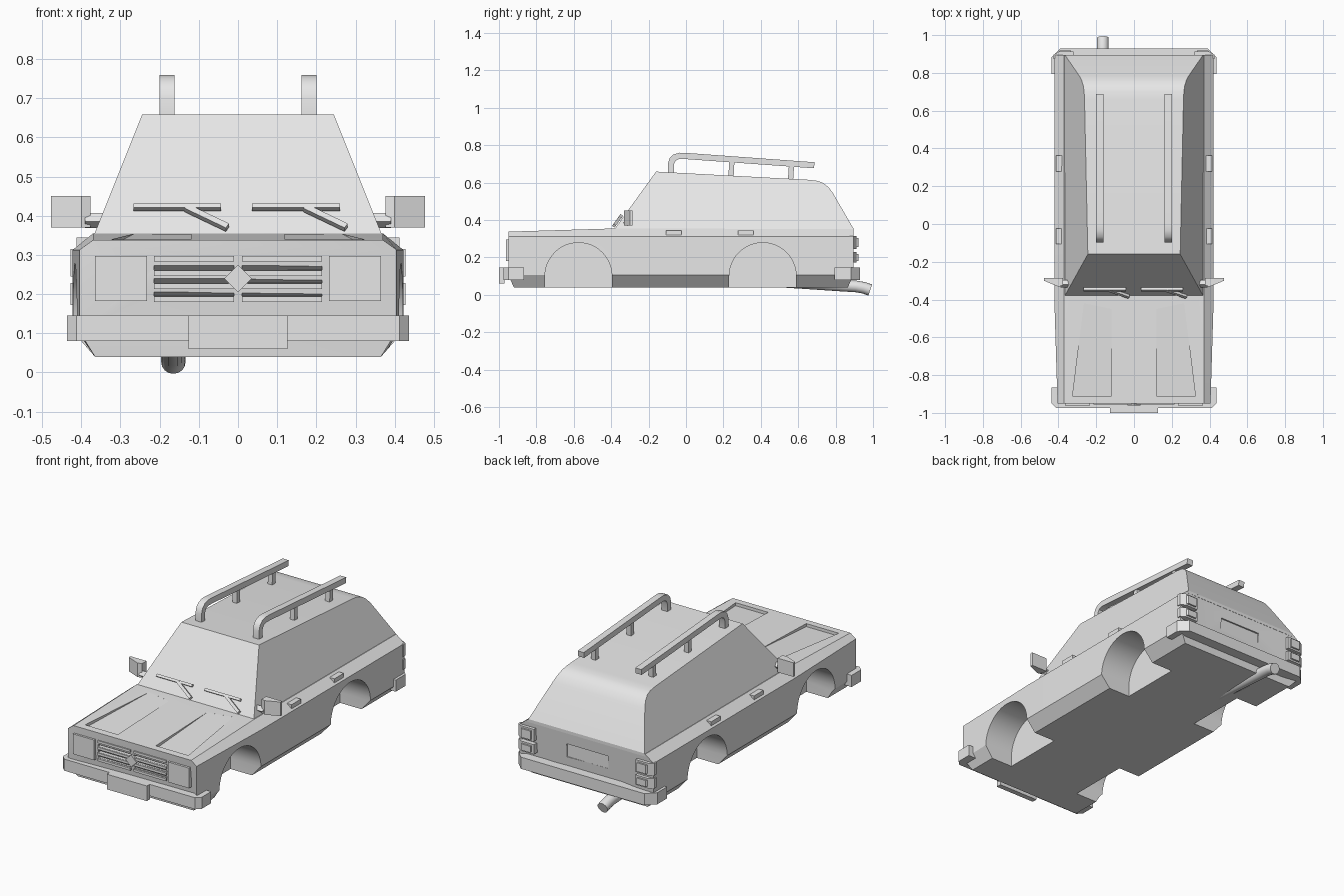
import bpy, bmesh, math
from mathutils import Vector

if "Cube" in bpy.data.objects:
    bpy.data.objects.remove(bpy.data.objects["Cube"], do_unlink=True)

GREY = (0.8, 0.8, 0.8, 1)
paint = bpy.data.materials.new("plain_grey")
paint.use_nodes = True
paint.diffuse_color = GREY
paint.node_tree.nodes["Principled BSDF"].inputs["Base Color"].default_value = GREY


def loft(name, rings):
    """Skin matching rings of points and cap both ends."""
    bm = bmesh.new()
    loops = [[bm.verts.new(p) for p in ring] for ring in rings]
    n = len(loops[0])
    for a, b in zip(loops, loops[1:]):
        for i in range(n):
            j = (i + 1) % n
            bm.faces.new((a[i], a[j], b[j], b[i]))
    bm.faces.new(loops[0])
    bm.faces.new(loops[-1])
    bmesh.ops.recalc_face_normals(bm, faces=bm.faces)
    mesh = bpy.data.meshes.new(name)
    bm.to_mesh(mesh)
    bm.free()
    mesh.materials.append(paint)
    obj = bpy.data.objects.new(name, mesh)
    bpy.context.collection.objects.link(obj)
    return obj


def box(name, x, y, z):
    return loft(name, [[(a, y[0], z[0]), (a, y[1], z[0]), (a, y[1], z[1]), (a, y[0], z[1])] for a in x])


def side_prism(name, pts, x0, x1):
    """Extrude a (y, z) outline across x."""
    return loft(name, [[(x, y, z) for y, z in pts] for x in (x0, x1)])


def top_prism(name, pts, z0, z1):
    """Extrude an (x, y) outline upward."""
    return loft(name, [[(x, y, z) for x, y in pts] for z in (z0, z1)])


def rod(name, a, b, r):
    """Square bar between two points."""
    a, b = Vector(a), Vector(b)
    d = (b - a).normalized()
    u = d.cross(Vector((0, -0.8, 0.6))).normalized() * r
    v = d.cross(u).normalized() * r
    return loft(name, [[p + u + v, p - u + v, p - u - v, p + u - v] for p in (a, b)])


def activate(obj):
    bpy.ops.object.select_all(action='DESELECT')
    obj.select_set(True)
    bpy.context.view_layer.objects.active = obj


def smooth(obj, angle=35):
    activate(obj)
    bpy.ops.object.shade_smooth_by_angle(angle=math.radians(angle))


def cut(obj, cutter):
    activate(obj)
    mod = obj.modifiers.new("cut", 'BOOLEAN')
    mod.operation = 'DIFFERENCE'
    mod.solver = 'EXACT'
    mod.object = cutter
    bpy.ops.object.modifier_apply(modifier=mod.name)
    bpy.data.objects.remove(cutter, do_unlink=True)


# Lower body with sloping shoulders and tucked sills
def body_ring(y, wide, top, tuck=0):
    half = [(0.365, 0.04, tuck), (wide, 0.105, 0), (wide, 0.313, 0), (0.37, top, 0)]
    return ([(x, y + t, z) for x, z, t in half]
            + [(-x, y + t, z) for x, z, t in reversed(half)])


body = loft("lower_body", [body_ring(-0.95, 0.405, 0.338, 0.03), body_ring(-0.39, 0.422, 0.355),
                           body_ring(0.895, 0.422, 0.352, -0.03)])

# Wheel arches
ARCH = 0.179
for yc in (-0.575, 0.41):
    outline = [(yc + ARCH * math.cos(math.pi * i / 24), 0.1 + ARCH * math.sin(math.pi * i / 24))
               for i in range(25)]
    outline = [(yc + ARCH, -0.1)] + outline + [(yc - ARCH, -0.1)]
    for s in (-1, 1):
        cut(body, side_prism("arch_cutter", outline, s * 0.23, s * 0.6))

# Tapered bonnet recesses, grille slots and rear plate recess
for s in (-1, 1):
    low = [(0.265, -0.42, 0.354), (0.325, -0.91, 0.322), (0.12, -0.91, 0.322), (0.12, -0.45, 0.353)]
    cut(body, loft("bonnet_cutter", [[(s * x, y, z) for x, y, z in low],
                                     [(s * x, y, 0.4) for x, y, z in low]]))
    for z in (0.273, 0.24, 0.207):
        slot = [(-0.97, z), (-0.95, z), (-0.93, z - 0.012), (-0.97, z - 0.012)]
        cut(body, side_prism("slot_cutter", slot, s * 0.01, s * 0.215))
cut(body, box("plate_cutter", (-0.13, 0.13), (0.88, 0.95), (0.2, 0.275)))
smooth(body, 20)

# Cabin: sides lean inward at a constant slope
profile = [(-0.392, 0.338), (-0.16, 0.659), (0.66, 0.615), (0.7, 0.61), (0.73, 0.6),
           (0.76, 0.578), (0.785, 0.545), (0.895, 0.355), (0.895, 0.338)]
cabin = loft("cabin", [[(s * (0.37 - 0.4 * (z - 0.345)), y, z) for y, z in profile] for s in (-1, 1)])
smooth(cabin, 30)


# Wraparound bumpers with chamfered corners
def bumper(name, y_end, y_out, c):
    d = 1 if y_out > 0 else -1
    half = [(0.437, y_end), (0.437, y_out - d * c), (0.437 - c, y_out)]
    inner = [(-0.39, y_out - d * 0.06), (0.39, y_out - d * 0.06), (0.39, y_end)]
    pts = half + [(-x, y) for x, y in reversed(half)]
    pts += [(-0.39, y_end)] + inner
    return top_prism(name, pts, 0.08, 0.146)


bumper("front_bumper", -0.865, -0.975, 0.025)
bumper("rear_bumper", 0.795, 0.93, 0.048)
box("front_plate", (-0.126, 0.126), (-1.0, -0.97), (0.06, 0.146))

# Grille surrounds and centre diamond
diamond = [(0, 0.205), (0.035, 0.24), (0, 0.275), (-0.035, 0.24)]
loft("grille_centre", [[(x, y, z) for x, z in diamond] for y in (-0.94, -0.962)])
for s, side in ((1, "left"), (-1, "right")):
    for z in (0.289, 0.252, 0.219, 0.186):
        box(f"{side}_grille_slat", (s * 0.01, s * 0.215), (-0.956, -0.945), (z - 0.006, z + 0.008))

    # Headlights and stacked tail lights
    box(f"{side}_headlight", (s * 0.232, s * 0.365), (-0.962, -0.94), (0.182, 0.297))
    for z0, z1 in ((0.245, 0.315), (0.172, 0.228)):
        lamp = [(0.32, 0.88), (0.32, 0.912), (0.4, 0.912), (0.428, 0.895), (0.428, 0.875)]
        top_prism(f"{side}_tail_light", [(s * x, y) for x, y in lamp], z0, z1)
        lens = [(0.335, 0.9), (0.335, 0.922), (0.39, 0.922), (0.405, 0.9)]
        top_prism(f"{side}_tail_lens", [(s * x, y) for x, y in lens], z0 + 0.01, z1 - 0.01)

    # Door handles on the shoulder
    for y in (-0.065, 0.32):
        box(f"{side}_door_handle", (s * 0.38, s * 0.412), (y - 0.042, y + 0.042), (0.32, 0.344))

    # Door mirror and its arm
    shell = [(0.377, -0.285), (0.477, -0.285), (0.477, -0.3), (0.4, -0.332), (0.377, -0.325)]
    top_prism(f"{side}_mirror", [(s * x, y) for x, y in shell], 0.37, 0.45)
    rod(f"{side}_mirror_arm", (s * 0.34, -0.317, 0.388), (s * 0.39, -0.317, 0.388), 0.014)

    # Roof rail with a curved front leg and two posts
    rail = [(-0.097, 0.64), (-0.097, 0.7), (-0.088, 0.73), (-0.068, 0.75), (-0.035, 0.76),
            (0.0, 0.759), (0.688, 0.709), (0.684, 0.677), (0.0, 0.726), (-0.035, 0.727),
            (-0.055, 0.718), (-0.064, 0.7), (-0.066, 0.64)]
    smooth(side_prism(f"{side}_roof_rail", rail, s * 0.162, s * 0.2))
    for y, top in ((0.243, 0.715), (0.562, 0.692)):
        post = [(y - 0.018, 0.6), (y + 0.01, 0.6), (y + 0.016, top), (y - 0.012, top)]
        side_prism(f"{side}_rail_post", post, s * 0.167, s * 0.195)


# Wipers lying just off the windscreen, both sweeping the same way
def on_glass(x, z):
    return (x, -0.392 + (z - 0.338) * 0.723 - 0.016, z)


for x0, side in ((-0.267, "right"), (0.036, "left")):
    rod(f"{side}_wiper_blade", on_glass(x0, 0.422), on_glass(x0 + 0.224, 0.422), 0.007)
    rod(f"{side}_wiper_arm", on_glass(x0 + 0.135, 0.42), on_glass(x0 + 0.24, 0.37), 0.008)

# Exhaust pipe bending down at the tip
path = [Vector((-0.165, y, z)) for y, z in
        ((0.45, 0.075), (0.86, 0.048), (0.91, 0.045), (0.95, 0.038), (0.985, 0.026))]
rings = []
for i, p in enumerate(path):
    d = (path[min(i + 1, 4)] - path[max(i - 1, 0)]).normalized()
    up = Vector((1, 0, 0)).cross(d)
    rings.append([p + 0.031 * (Vector((math.cos(a), 0, 0)) + up * math.sin(a))
                  for a in (2 * math.pi * k / 16 for k in range(16))])
smooth(loft("exhaust_pipe", rings), 40)
